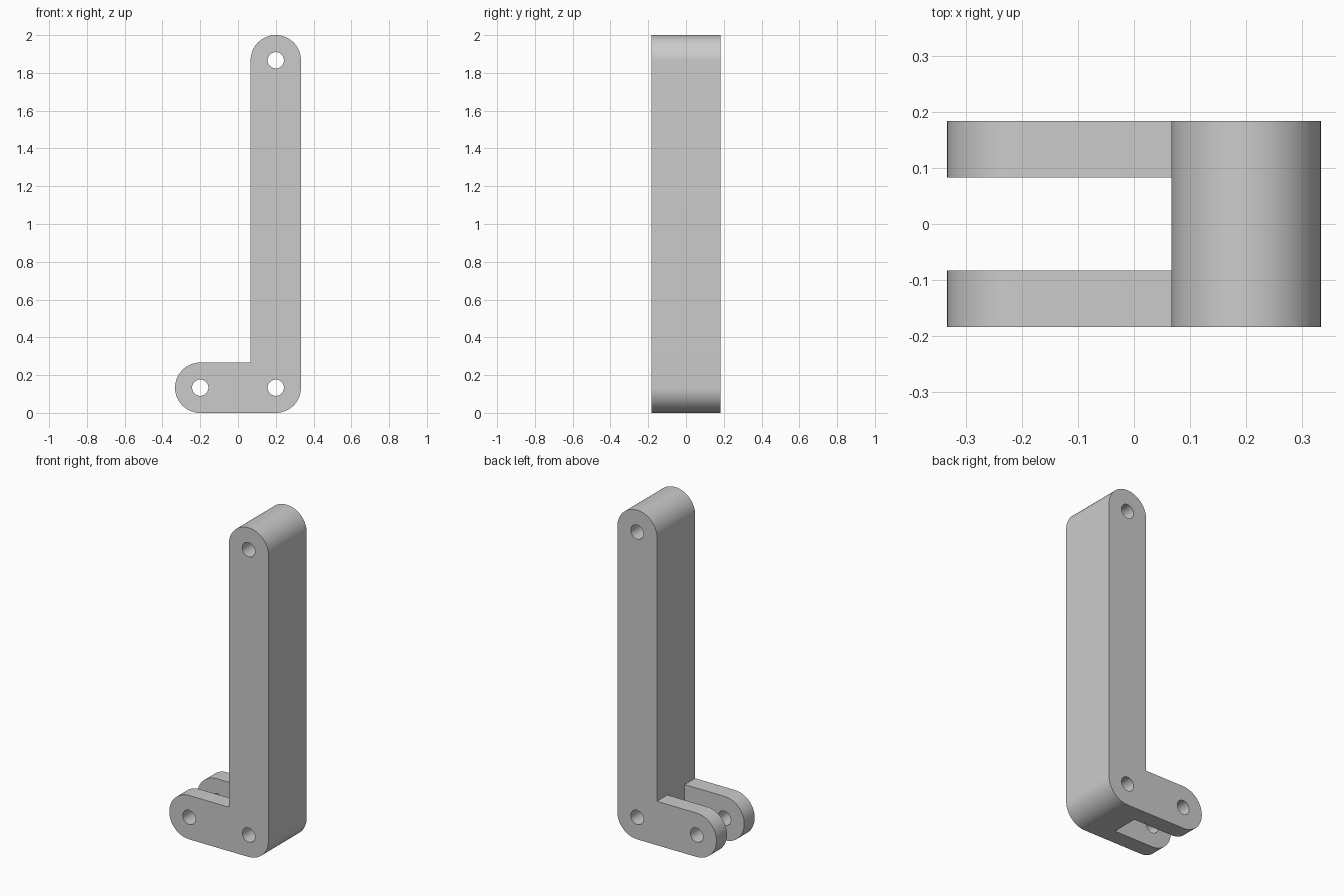
import bpy, bmesh
from math import sin, cos, radians
from mathutils import Matrix

if "Cube" in bpy.data.objects:
    bpy.data.objects.remove(bpy.data.objects["Cube"])

R = 0.1333          # radius of the rounded ends
HOLE = 0.043        # pin hole radius
HALF = 0.1835       # half thickness of the bracket
SLOT = 0.083        # half width of the fork slot
PX, LOW, HIGH = 0.2, R, 2 - R
PINS = {"top": (PX, HIGH), "corner": (PX, LOW), "fork": (-PX, LOW)}

gray = bpy.data.materials.new("plain gray")
gray.use_nodes = True
color = (0.6, 0.6, 0.6, 1)
gray.diffuse_color = color
gray.node_tree.nodes["Principled BSDF"].inputs["Base Color"].default_value = color


def make_object(name, bm):
    bmesh.ops.recalc_face_normals(bm, faces=bm.faces)
    mesh = bpy.data.meshes.new(name)
    bm.to_mesh(mesh)
    bm.free()
    mesh.materials.append(gray)
    obj = bpy.data.objects.new(name, mesh)
    bpy.context.collection.objects.link(obj)
    return obj


def arc(center, start, end, steps):
    angles = [radians(start + (end - start) * i / steps) for i in range(steps + 1)]
    return [(center[0] + R * cos(a), center[1] + R * sin(a)) for a in angles]


# L-shaped body: rounded arm top, inner corner, rounded foot end, rounded heel
outline = arc(PINS["top"], 0, 180, 48)
outline.append((PX - R, 2 * R))
outline += arc(PINS["fork"], 90, 270, 48)
outline += arc(PINS["corner"], 270, 360, 24)
bm = bmesh.new()
face = bm.faces.new([bm.verts.new((x, -HALF, z)) for x, z in outline])
side = bmesh.ops.extrude_face_region(bm, geom=[face])["geom"]
bmesh.ops.translate(bm, vec=(0, 2 * HALF, 0),
                    verts=[v for v in side if isinstance(v, bmesh.types.BMVert)])
body = make_object("bracket_arm", bm)

# Cutters: fork slot between the prongs, and the three pin holes
cutters = []
bm = bmesh.new()
bmesh.ops.create_cube(bm, size=1, matrix=Matrix.Translation((PX - R - 0.5, 0, LOW))
                      @ Matrix.Diagonal((1, 2 * SLOT, 0.5, 1)))
cutters.append(make_object("fork_slot_cutter", bm))
for name, (x, z) in PINS.items():
    bm = bmesh.new()
    bmesh.ops.create_cone(bm, cap_ends=True, segments=48, radius1=HOLE, radius2=HOLE,
                          depth=1, matrix=Matrix.Translation((x, 0, z))
                          @ Matrix.Rotation(radians(90), 4, "X"))
    cutters.append(make_object(name + "_hole_cutter", bm))

bpy.context.view_layer.objects.active = body
body.select_set(True)
for cutter in cutters:
    cutter.hide_render = True
    mod = body.modifiers.new(cutter.name, "BOOLEAN")
    mod.operation = "DIFFERENCE"
    mod.solver = "EXACT"
    mod.object = cutter
    bpy.ops.object.modifier_apply(modifier=mod.name)
    bpy.data.objects.remove(cutter)

# Smooth rounded ends and holes, crisp edges
bpy.ops.object.shade_smooth_by_angle(angle=radians(30))
